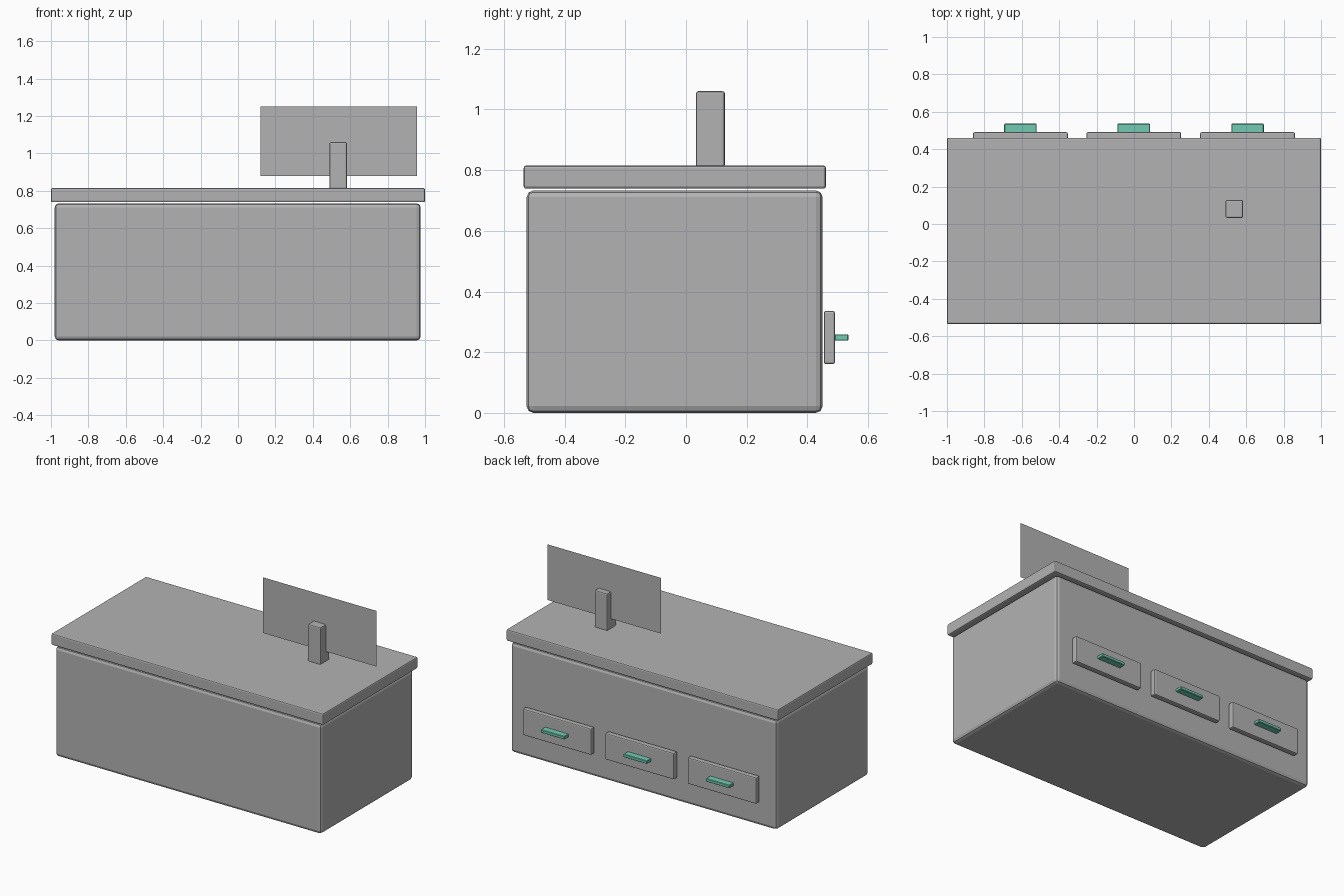
import bpy
import bmesh
from mathutils import Vector

if "Cube" in bpy.data.objects:
    bpy.data.objects.remove(bpy.data.objects["Cube"])


def material(name, rgb):
    m = bpy.data.materials.new(name)
    m.diffuse_color = (*rgb, 1)
    m.use_nodes = True
    m.node_tree.nodes["Principled BSDF"].inputs["Base Color"].default_value = m.diffuse_color
    return m


grey = material("grey", (0.45, 0.45, 0.45))
teal = material("teal", (0.17, 0.60, 0.45))


def finish(name, bm, mat):
    mesh = bpy.data.meshes.new(name)
    bm.to_mesh(mesh)
    bm.free()
    mesh.materials.append(mat)
    ob = bpy.data.objects.new(name, mesh)
    bpy.context.collection.objects.link(ob)
    return ob


def box(name, low, high, mat, bevel, segments=2):
    """Box between two corners with bevelled edges."""
    low, high = Vector(low), Vector(high)
    bm = bmesh.new()
    bmesh.ops.create_cube(bm, size=1)
    bmesh.ops.scale(bm, vec=high - low, verts=bm.verts)
    bmesh.ops.translate(bm, vec=(low + high) / 2, verts=bm.verts)
    bmesh.ops.bevel(bm, geom=bm.edges[:], offset=bevel, segments=segments,
                    profile=0.5, affect='EDGES')
    return finish(name, bm, mat)


# Counter body and worktop
box("counter_body", (-0.98, -0.525, 0), (0.977, 0.45, 0.733), grey, 0.022)
box("worktop", (-1, -0.535, 0.739), (1, 0.461, 0.815), grey, 0.008)

# Screen stand with a thin sheet through it
box("screen_stand", (0.49, 0.033, 0.81), (0.583, 0.128, 1.06), grey, 0.007)
bm = bmesh.new()
bm.faces.new([bm.verts.new((x, 0.09, z)) for x, z in
              ((0.12, 0.88), (0.957, 0.88), (0.957, 1.25), (0.12, 1.25))])
finish("screen", bm, grey)

# Three drawers with handles on the back
for i, x in enumerate((-0.607, -0.001, 0.607), 1):
    box(f"drawer_{i}", (x - 0.253, 0.454, 0.161), (x + 0.253, 0.491, 0.336), grey, 0.007)
    box(f"drawer_handle_{i}", (x - 0.087, 0.489, 0.238), (x + 0.087, 0.536, 0.259), teal, 0.003, 1)
